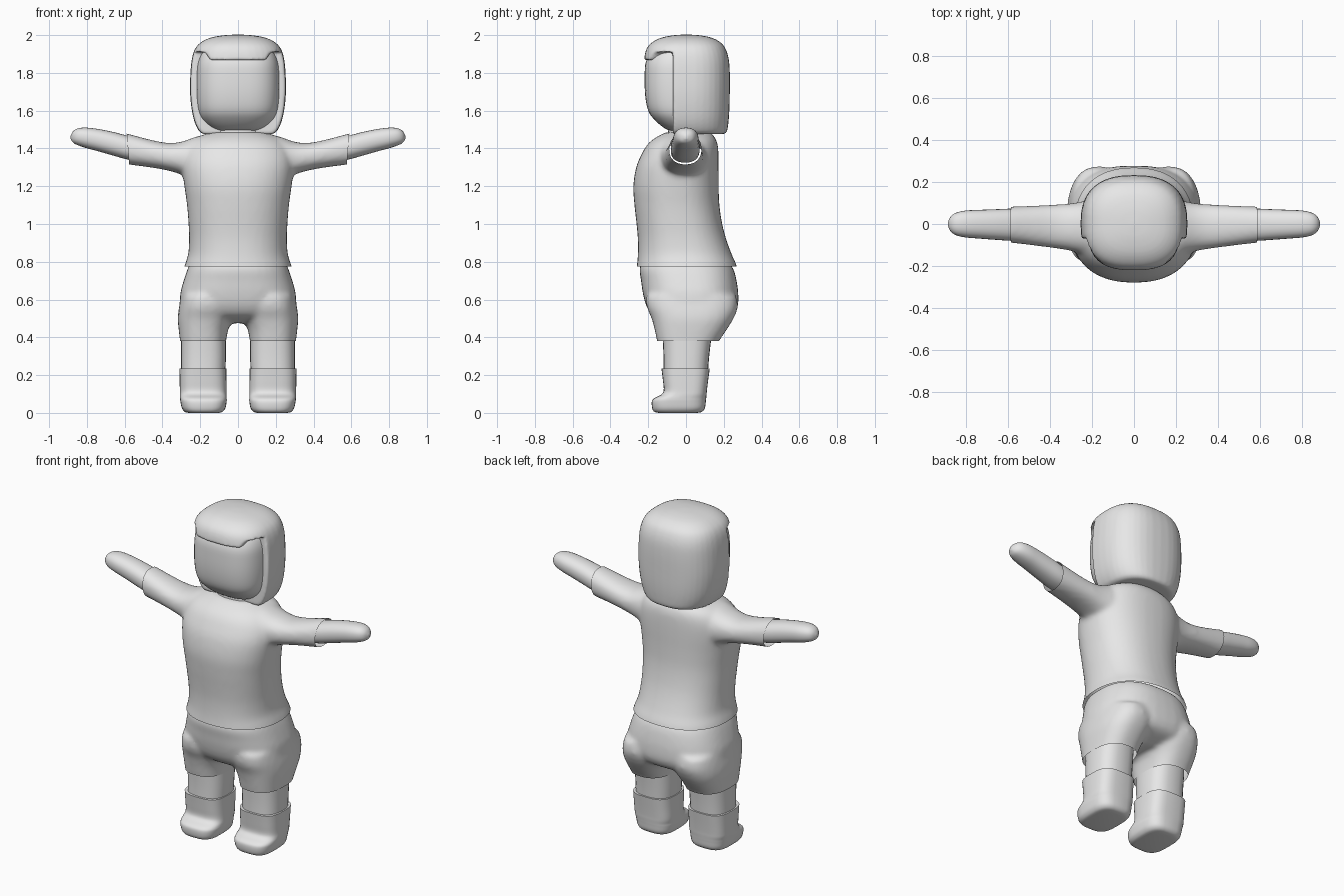
import bpy, bmesh, math
from mathutils import Vector

if "Cube" in bpy.data.objects:
    bpy.data.objects.remove(bpy.data.objects["Cube"])

grey = bpy.data.materials.new("light grey")
grey.diffuse_color = (0.8, 0.8, 0.8, 1)
grey.use_nodes = True
grey.node_tree.nodes["Principled BSDF"].inputs["Base Color"].default_value = grey.diffuse_color


def refine(rings, sub=4):
    """Catmull-Rom interpolation between cross-sections."""
    out = []
    for i in range(len(rings) - 1):
        p = [rings[min(max(i + k, 0), len(rings) - 1)] for k in (-1, 0, 1, 2)]
        for s in range(sub):
            t = s / sub
            out.append([0.5 * (2 * b + (c - a) * t + (2 * a - 5 * b + 4 * c - d) * t * t
                               + (3 * b - a - 3 * c + d) * t ** 3) for a, b, c, d in zip(*p)])
    return out + [list(rings[-1])]


def loft(bm, rings, axis="z", power=2.3, sign=1, segs=40, sub=4):
    """Closed loft; each ring is (position, u0, u1, v0, v1)."""
    loops = []
    for pos, u0, u1, v0, v1 in refine(rings, sub):
        loop = []
        for k in range(segs):
            a = 2 * math.pi * k / segs
            c, s = math.cos(a), math.sin(a)
            u = (u0 + u1) / 2 + (u1 - u0) / 2 * math.copysign(abs(c) ** (2 / power), c)
            v = (v0 + v1) / 2 + (v1 - v0) / 2 * math.copysign(abs(s) ** (2 / power), s)
            co = (sign * u, v, pos) if axis == "z" else (sign * pos, u, v)
            loop.append(bm.verts.new(co))
        loops.append(loop)
    faces = []
    for a, b in zip(loops, loops[1:]):
        for k in range(segs):
            n = (k + 1) % segs
            faces.append(bm.faces.new((a[k], a[n], b[n], b[k])))
    faces += [bm.faces.new(loops[0]), bm.faces.new(loops[-1])]
    bmesh.ops.recalc_face_normals(bm, faces=faces)


def finish(name, bm, angle=50):
    me = bpy.data.meshes.new(name)
    bm.to_mesh(me)
    bm.free()
    ob = bpy.data.objects.new(name, me)
    bpy.context.collection.objects.link(ob)
    me.materials.clear()
    me.materials.append(grey)
    me.polygons.foreach_set("use_smooth", [True] * len(me.polygons))
    me.set_sharp_from_angle(angle=math.radians(angle))
    return ob


def blend(name, bm, voxel, smooth, cuts=(), cutter=None):
    """Fuse overlapping volumes, soften them, then trim at clean planes."""
    ob = finish(name, bm)
    if cutter:
        mod = ob.modifiers.new("cut", "BOOLEAN")
        mod.operation, mod.object, mod.solver = "DIFFERENCE", cutter, "EXACT"
    mod = ob.modifiers.new("fuse", "REMESH")
    mod.mode, mod.voxel_size = "VOXEL", voxel
    mod = ob.modifiers.new("soften", "SMOOTH")
    mod.factor, mod.iterations = 0.5, smooth
    bpy.context.view_layer.update()
    me = bpy.data.meshes.new_from_object(ob.evaluated_get(bpy.context.evaluated_depsgraph_get()))
    bpy.data.objects.remove(ob)
    out = bmesh.new()
    out.from_mesh(me)
    for co, no in cuts:
        bmesh.ops.bisect_plane(out, geom=out.verts[:] + out.edges[:] + out.faces[:],
                               plane_co=Vector(co), plane_no=Vector(no), clear_outer=True)
    return finish(name, out)


# Shirt: torso and sleeves
bm = bmesh.new()
loft(bm, [(.70, -.30, .30, -.27, .285), (.78, -.283, .283, -.26, .268), (.84, -.264, .264, -.255, .242),
          (.92, -.259, .259, -.255, .213), (1.0, -.262, .262, -.262, .192), (1.1, -.27, .27, -.273, .177),
          (1.2, -.284, .284, -.279, .173), (1.3, -.296, .296, -.264, .173), (1.37, -.29, .29, -.235, .172),
          (1.42, -.265, .265, -.205, .168), (1.455, -.225, .225, -.165, .155),
          (1.485, -.15, .15, -.11, .13)])
for s in (1, -1):
    loft(bm, [(.08, -.17, .13, 1.2, 1.475), (.2, -.155, .115, 1.22, 1.468), (.3, -.128, .098, 1.262, 1.435),
              (.38, -.115, .092, 1.285, 1.43), (.48, -.102, .087, 1.302, 1.45),
              (.58, -.09, .083, 1.315, 1.477), (.66, -.085, .08, 1.33, 1.495)], axis="x", sign=s)
blend("shirt", bm, .013, 8, [((0, 0, .776), (0, 0, -1)), ((.583, 0, 1.4), (1, 0, -.08)),
                             ((-.583, 0, 1.4), (-1, 0, -.08))])

# Trousers: hips and upper legs
bm = bmesh.new()
loft(bm, [(.475, -.20, .20, -.07, .13), (.51, -.28, .28, -.165, .235), (.56, -.306, .306, -.207, .273),
          (.63, -.306, .306, -.228, .277), (.70, -.288, .288, -.238, .268), (.76, -.268, .268, -.247, .252),
          (.80, -.25, .25, -.235, .225)], power=2.5)
for s in (1, -1):
    loft(bm, [(.32, .068, .302, -.138, .145), (.38, .063, .307, -.153, .175), (.44, .052, .314, -.166, .215),
              (.50, .03, .319, -.182, .252), (.56, .02, .312, -.207, .274), (.62, .03, .30, -.21, .265)],
         power=2.5, sign=s)
blend("trousers", bm, .013, 8, [((0, 0, .38), (0, 0, -1))])

for s, side in ((1, "right"), (-1, "left")):
    # Bare forearm with a rounded mitten hand
    bm = bmesh.new()
    loft(bm, [(.50, -.08, .07, 1.325, 1.445), (.58, -.08, .073, 1.34, 1.466), (.66, -.075, .07, 1.362, 1.487),
              (.74, -.069, .067, 1.385, 1.503), (.80, -.064, .064, 1.401, 1.51), (.845, -.054, .054, 1.416, 1.507),
              (.872, -.036, .036, 1.43, 1.492), (.886, -.008, .008, 1.45, 1.468)], axis="x", sign=s, segs=28)
    finish("forearm_" + side, bm)
    # Shin
    bm = bmesh.new()
    loft(bm, [(.20, .068, .302, -.118, .115), (.30, .064, .302, -.119, .123), (.42, .064, .302, -.125, .137)],
         power=2.6, sign=s, segs=28)
    finish("shin_" + side, bm)
    # Boot with a low toe
    bm = bmesh.new()
    loft(bm, [(0, .10, .262, -.145, .06), (.006, .082, .282, -.168, .085), (.025, .067, .297, -.179, .1),
              (.06, .06, .305, -.181, .105), (.078, .06, .307, -.168, .107), (.097, .06, .308, -.132, .109),
              (.12, .06, .308, -.118, .111), (.17, .061, .309, -.122, .117), (.236, .062, .31, -.13, .126)],
         power=3.2, sign=s, segs=32)
    finish("boot_" + side, bm)

# Neck
bm = bmesh.new()
loft(bm, [(1.42, -.14, .14, -.1, .12), (1.48, -.13, .13, -.095, .115), (1.56, -.13, .13, -.09, .11)])
finish("neck", bm)

# Head
bm = bmesh.new()
loft(bm, [(1.487, -.09, .09, -.06, .09), (1.505, -.14, .14, -.11, .13), (1.55, -.188, .188, -.165, .17),
          (1.60, -.211, .211, -.2, .19), (1.68, -.22, .22, -.216, .2), (1.78, -.22, .22, -.219, .2),
          (1.86, -.212, .212, -.212, .2), (1.92, -.18, .18, -.175, .17), (1.95, -.11, .11, -.11, .11)], power=2.8)
finish("head", bm)

# Prism that opens the hair around the face
bm = bmesh.new()
half = [(.145, 1.868), (.158, 1.885), (.168, 1.905), (.2, 1.912), (.4, 1.905), (.4, 1.3)]
outline = half + [(-x, z) for x, z in reversed(half)]
front = bm.faces.new([bm.verts.new((x, -.5, z)) for x, z in outline])
ext = bmesh.ops.extrude_face_region(bm, geom=[front])["geom"]
bmesh.ops.translate(bm, vec=(0, .43, 0), verts=[v for v in ext if isinstance(v, bmesh.types.BMVert)])
bmesh.ops.recalc_face_normals(bm, faces=bm.faces[:])
cutter = finish("face_opening_cutter", bm)
cutter.hide_render = True
cutter.hide_set(True)

# Hair: bobbed cap with a fringe
bm = bmesh.new()
loft(bm, [(1.476, -.18, .18, -.2, .2), (1.49, -.205, .205, -.215, .217), (1.54, -.23, .23, -.225, .225),
          (1.61, -.246, .246, -.23, .23), (1.70, -.254, .254, -.23, .232), (1.80, -.252, .252, -.228, .232),
          (1.87, -.245, .245, -.222, .227), (1.92, -.231, .231, -.212, .213), (1.955, -.205, .205, -.188, .19),
          (1.983, -.155, .155, -.14, .145), (1.998, -.085, .085, -.075, .08), (2.003, -.01, .01, -.01, .01)],
     power=2.5)
blend("hair", bm, .008, 5, cutter=cutter)
